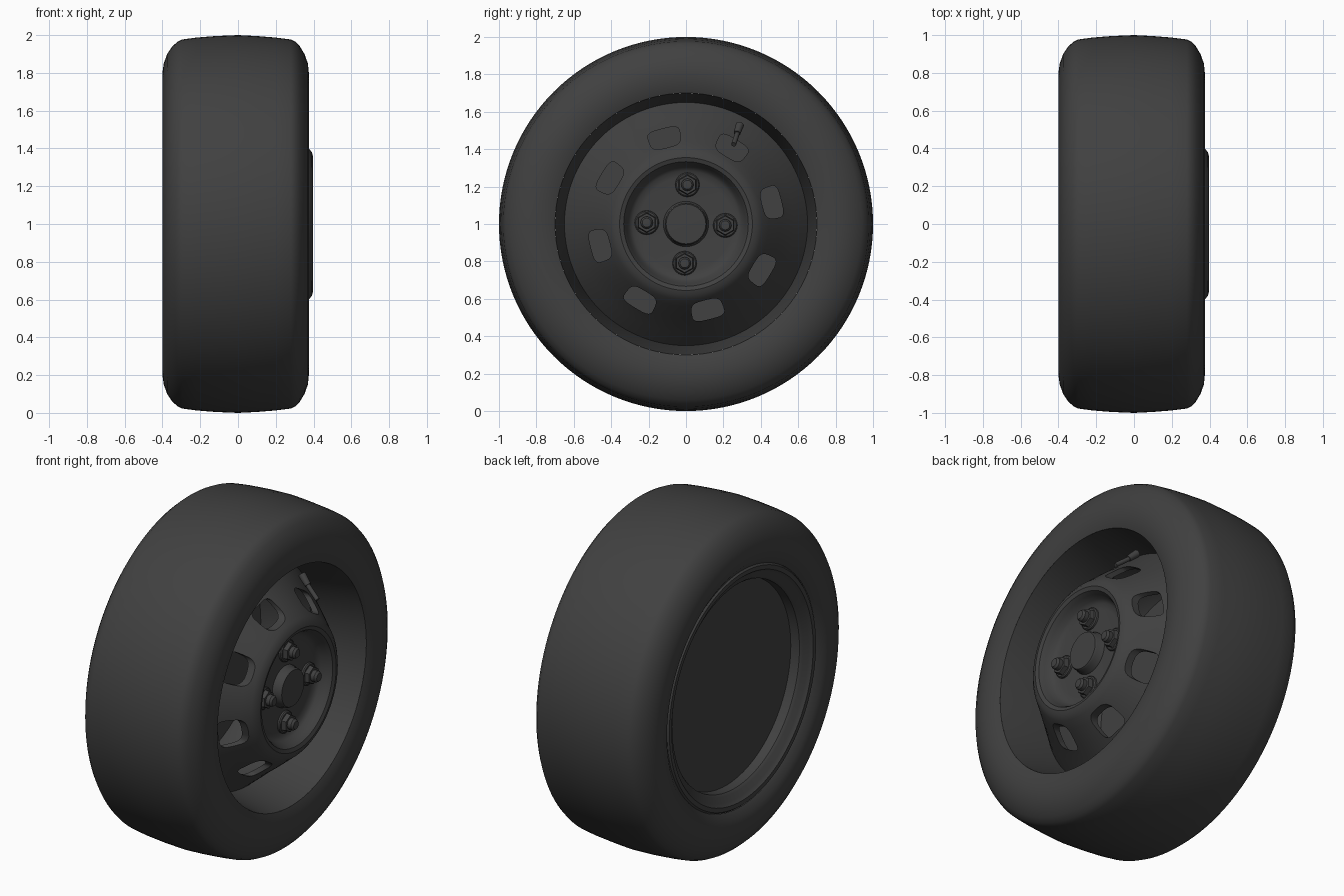
import bpy, bmesh, math
from mathutils import Vector, Matrix

if "Cube" in bpy.data.objects:
    bpy.data.objects.remove(bpy.data.objects["Cube"], do_unlink=True)

GREY = (0.052, 0.052, 0.052, 1)
mat = bpy.data.materials.new("dark_grey")
mat.use_nodes = True
mat.diffuse_color = GREY
bsdf = mat.node_tree.nodes["Principled BSDF"]
bsdf.inputs["Base Color"].default_value = GREY
bsdf.inputs["Roughness"].default_value = 0.8

AXLE = Vector((0, 0, 1))


def finish(bm, name):
    """Turn a bmesh into an object centred on the axle."""
    bmesh.ops.recalc_face_normals(bm, faces=bm.faces)
    me = bpy.data.meshes.new(name)
    bm.to_mesh(me)
    bm.free()
    me.materials.append(mat)
    ob = bpy.data.objects.new(name, me)
    ob.location = AXLE
    bpy.context.collection.objects.link(ob)
    return ob


def activate(ob):
    bpy.ops.object.select_all(action='DESELECT')
    ob.select_set(True)
    bpy.context.view_layer.objects.active = ob


def smooth(ob, angle=35):
    activate(ob)
    bpy.ops.object.shade_smooth_by_angle(angle=math.radians(angle))


def lathe(name, profile, steps=96, offset=(0, 0)):
    """Revolve (radius, x) points about the x axis."""
    bm = bmesh.new()
    vs = [bm.verts.new((x, 0, r)) for r, x in profile]
    es = [bm.edges.new(p) for p in zip(vs, vs[1:])]
    bmesh.ops.spin(bm, geom=vs + es, cent=(0, 0, 0), axis=(1, 0, 0),
                   angle=math.tau, steps=steps)
    bmesh.ops.remove_doubles(bm, verts=bm.verts, dist=0.0005)
    bmesh.ops.translate(bm, verts=bm.verts, vec=(0, *offset))
    return finish(bm, name)


def rod(name, a, b, radius, sides=16, radius_end=None):
    """Cylinder or taper between two points."""
    a, b = Vector(a), Vector(b)
    turn = (b - a).to_track_quat('Z', 'Y').to_matrix().to_4x4()
    bm = bmesh.new()
    bmesh.ops.create_cone(bm, cap_ends=True, segments=sides, radius1=radius,
                          radius2=radius_end or radius, depth=(b - a).length,
                          matrix=Matrix.Translation((a + b) / 2) @ turn)
    return finish(bm, name)


# Tyre: outer sidewall, tread, inner sidewall
tyre = lathe("tyre", [
    (0.70, 0.355), (0.74, 0.37), (0.80, 0.375), (0.85, 0.37), (0.90, 0.352),
    (0.94, 0.328), (0.965, 0.305), (0.977, 0.28), (0.987, 0.2), (0.995, 0.1),
    (1.0, 0), (0.995, -0.12), (0.987, -0.22), (0.977, -0.295), (0.965, -0.32),
    (0.94, -0.348), (0.90, -0.375), (0.85, -0.393), (0.80, -0.40),
    (0.74, -0.392), (0.70, -0.365)], steps=128)
smooth(tyre, 40)

# Deep outer barrel of the rim
barrel = lathe("rim_barrel", [(0.70, 0.355), (0.65, 0.08), (0.64, -0.2), (0.60, -0.27)])
smooth(barrel)

# Inner lip and closed inner face
inner_face = lathe("rim_inner_face", [
    (0.70, -0.362), (0.69, -0.373), (0.665, -0.372), (0.648, -0.352),
    (0.615, -0.34), (0.603, -0.325), (0.60, -0.27), (0, -0.27)])
smooth(inner_face)

# Wheel disc: recessed plate, raised ring, steep outer cone down to the barrel
front = [(0, 0.31), (0.25, 0.31), (0.285, 0.316), (0.305, 0.332),
         (0.318, 0.365), (0.333, 0.39), (0.355, 0.398), (0.38, 0.391),
         (0.405, 0.372), (0.44, 0.33), (0.50, 0.258), (0.545, 0.20),
         (0.58, 0.16), (0.655, 0.07)]
back = [(r, x - 0.045) for r, x in reversed(front)]
disc = lathe("wheel_disc", front + back)

# Eight rounded vents cut through the cone
bm = bmesh.new()
SIDES = 24
for k in range(8):
    ang = math.radians(14 + 45 * k)
    place = Matrix.Rotation(ang, 4, 'X') @ Matrix.Translation((0.28, 0.472, 0))
    rows = []
    for x in (-0.2, 0.2):
        ring = []
        for i in range(SIDES):
            t = math.tau * i / SIDES
            c, s = math.cos(t), math.sin(t)
            y = 0.052 * math.copysign(abs(c) ** 0.55, c)
            z = 0.086 * math.copysign(abs(s) ** 0.55, s) * (1 + 1.5 * y)
            ring.append(bm.verts.new(place @ Vector((x, y, z))))
        rows.append(ring)
        bm.faces.new(ring)
    for i in range(SIDES):
        j = (i + 1) % SIDES
        bm.faces.new((rows[0][i], rows[0][j], rows[1][j], rows[1][i]))
cutter = finish(bm, "vent_cutter")
cutter.hide_render = True
cut = disc.modifiers.new("vents", 'BOOLEAN')
cut.operation = 'DIFFERENCE'
cut.solver = 'EXACT'
cut.object = cutter
activate(disc)
bpy.ops.object.modifier_apply(modifier=cut.name)
bpy.data.objects.remove(cutter, do_unlink=True)
smooth(disc)

# Centre cap
cap = lathe("centre_cap", [
    (0.122, 0.30), (0.12, 0.318), (0.113, 0.328), (0.112, 0.352),
    (0.106, 0.362), (0, 0.365)], steps=48)
smooth(cap)

# Four wheel bolts: washer, hex nut and stud
for k in range(4):
    ang = math.radians(90 * k - 2)
    y, z = 0.21 * math.cos(ang), 0.21 * math.sin(ang)
    washer = lathe(f"bolt_washer_{k + 1}", [
        (0.066, 0.30), (0.064, 0.32), (0.058, 0.326), (0, 0.326)],
        steps=24, offset=(y, z))
    smooth(washer)
    rod(f"bolt_nut_{k + 1}", (0.32, y, z), (0.352, y, z), 0.056, 6, 0.05)
    stud = lathe(f"bolt_stud_{k + 1}", [
        (0.033, 0.345), (0.033, 0.376), (0.024, 0.388), (0, 0.39)],
        steps=16, offset=(y, z))
    smooth(stud)

# Valve: thick root on the disc, thin stem pointing outwards
smooth(rod("valve_root", (0.22, 0.288, 0.53), (0.27, 0.273, 0.485), 0.022, 16, 0.018))
smooth(rod("valve_stem", (0.26, 0.276, 0.49), (0.345, 0.255, 0.425), 0.013))
